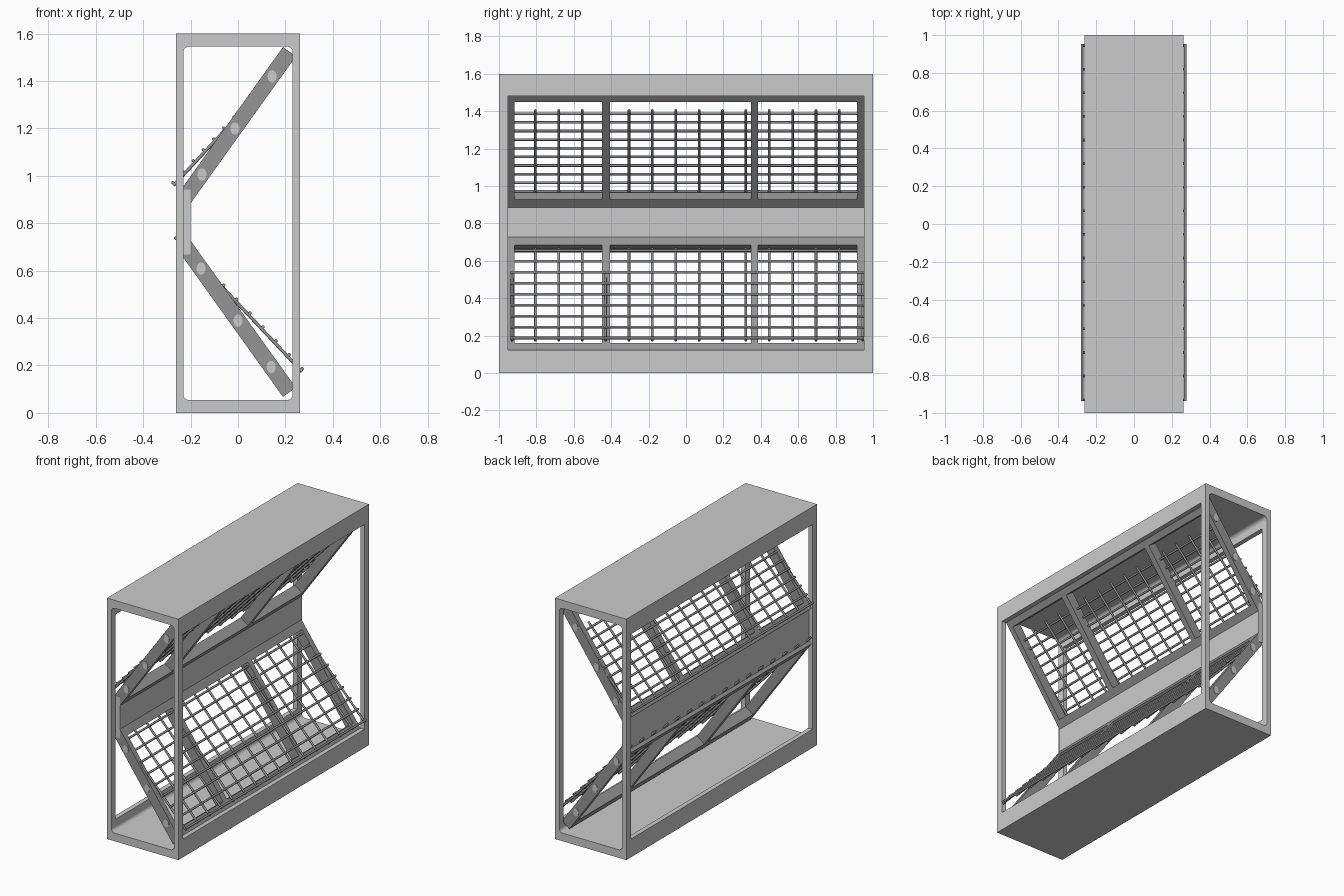
import bpy, bmesh, math
from mathutils import Vector, Matrix

if "Cube" in bpy.data.objects:
    bpy.data.objects.remove(bpy.data.objects["Cube"])

dark = bpy.data.materials.new("dark_grey")
dark.diffuse_color = (0.3, 0.3, 0.3, 1)
dark.use_nodes = True
dark.node_tree.nodes["Principled BSDF"].inputs["Base Color"].default_value = dark.diffuse_color


def finish(name, bm, mat=None):
    bmesh.ops.recalc_face_normals(bm, faces=bm.faces[:])
    me = bpy.data.meshes.new(name)
    bm.to_mesh(me)
    bm.free()
    ob = bpy.data.objects.new(name, me)
    bpy.context.collection.objects.link(ob)
    if mat:
        me.materials.append(mat)
    return ob


def add_box(bm, lo, hi, mtx=Matrix()):
    lo, hi = Vector(lo), Vector(hi)
    size = Matrix.Diagonal((*(hi - lo), 1))
    bmesh.ops.create_cube(bm, size=1, matrix=mtx @ Matrix.Translation((lo + hi) / 2) @ size)


def box(name, lo, hi, mat=None):
    bm = bmesh.new()
    add_box(bm, lo, hi)
    return finish(name, bm, mat)


def add_rod(bm, a, b, r, seg=8):
    a, b = Vector(a), Vector(b)
    d = b - a
    m = Matrix.Translation((a + b) / 2) @ d.to_track_quat('Z', 'Y').to_matrix().to_4x4()
    bmesh.ops.create_cone(bm, cap_ends=True, segments=seg, radius1=r, radius2=r,
                          depth=d.length, matrix=m)


def cut(target, cutter):
    mod = target.modifiers.new("cut", 'BOOLEAN')
    mod.operation = 'DIFFERENCE'
    mod.solver = 'EXACT'
    mod.object = cutter
    bpy.context.view_layer.objects.active = target
    bpy.ops.object.modifier_apply(modifier=mod.name)
    bpy.data.objects.remove(cutter)


# Outer frame: block with a rounded tunnel along y and side windows along x
frame = box("outer_frame", (-0.262, -1, 0), (0.262, 1, 1.6))
bm = bmesh.new()
r, ring = 0.025, []
for i, (sx, sz) in enumerate([(1, 1), (-1, 1), (-1, -1), (1, -1)]):
    for k in range(7):
        t = math.radians(90 * i + 15 * k)
        ring.append(bm.verts.new((sx * (0.231 - r) + r * math.cos(t), -1.2,
                                  0.8 + sz * (0.746 - r) + r * math.sin(t))))
face = bm.faces.new(ring)
ext = bmesh.ops.extrude_face_region(bm, geom=[face])
bmesh.ops.translate(bm, vec=(0, 2.4, 0),
                    verts=[v for v in ext["geom"] if isinstance(v, bmesh.types.BMVert)])
cut(frame, finish("tunnel_cutter", bm))
cut(frame, box("window_cutter", (-0.5, -0.953, 0.122), (0.5, 0.953, 1.482)))

# Middle rail between the two panels
box("middle_rail", (-0.236, -0.955, 0.668), (-0.2, 0.955, 0.942))

# Tilted panels: local x along the slope, z across the thickness; lower one mirrored
LEN, THICK, MID = 0.763, 0.067, 0.8055
u, n = Vector((0.582, 0, 0.813)), Vector((-0.813, 0, 0.582))
tilt = Matrix.Translation((-0.2, 0, 0.884)) @ Matrix((
    (u.x, 0, n.x, 0), (0, 1, 0, 0), (u.z, 0, n.z, 0), (0, 0, 0, 1)))
flip = Matrix.Translation((0, 0, 2 * MID)) @ Matrix.Diagonal((1, 1, -1, 1))
uprights = [(-0.953, -0.917), (-0.449, -0.407), (0.348, 0.386), (0.915, 0.953)]
pins = {"upper": [(0.144, 1.42), (-0.013, 1.20), (-0.152, 1.006)],
        "lower": [(0.14, 0.194), (0.0, 0.389), (-0.156, 0.609)]}
for name, mtx in (("upper", tilt), ("lower", flip @ tilt)):
    bm = bmesh.new()
    for y0, y1 in uprights:
        add_box(bm, (0, y0, 0), (LEN, y1, THICK), mtx)
    for (x0, x1) in ((0, 0.053), (LEN - 0.068, LEN)):
        for (_, y0), (y1, _) in zip(uprights, uprights[1:]):
            add_box(bm, (x0, y0, 0), (x1, y1, THICK), mtx)
    bmesh.ops.remove_doubles(bm, verts=bm.verts[:], dist=1e-5)
    finish(name + "_panel_frame", bm, dark)
    # Pins at both panel ends
    bm = bmesh.new()
    for x, z in pins[name]:
        for s in (-1, 1):
            m = (Matrix.Translation((x, s * 0.95, z)) @ Matrix.Diagonal((0.019, 1, 0.026, 1))
                 @ Matrix.Rotation(math.pi / 2, 4, 'X'))
            bmesh.ops.create_cone(bm, cap_ends=True, segments=24, radius1=1, radius2=1,
                                  depth=0.012, matrix=m)
    finish(name + "_pins", bm)


# Wire grilles: bars down the slope with cross wires on the outer side
def grille(name, a, b, outward):
    a, b = Vector((a[0], 0, a[1])), Vector((b[0], 0, b[1]))
    side = Vector((outward * (b - a).z, 0, -outward * (b - a).x)).normalized() * 0.005
    bm = bmesh.new()
    for i in range(16):
        off = Vector((0, -0.93 + 0.125 * i, 0)) - side
        add_rod(bm, a + off, b + off, 0.007)
    for k in range(10):
        p = a.lerp(b, 0.012 + k * 0.103) + side
        add_rod(bm, p + Vector((0, -0.938, 0)), p + Vector((0, 0.953, 0)), 0.007)
    ob = finish(name, bm, dark)
    bpy.ops.object.select_all(action='DESELECT')
    ob.select_set(True)
    bpy.context.view_layer.objects.active = ob
    bpy.ops.object.shade_smooth_by_angle(angle=math.radians(50))


grille("upper_grille", (-0.276, 0.963), (0.14, 1.41), -1)
grille("lower_grille", (0.274, 0.177), (-0.262, 0.746), 1)
